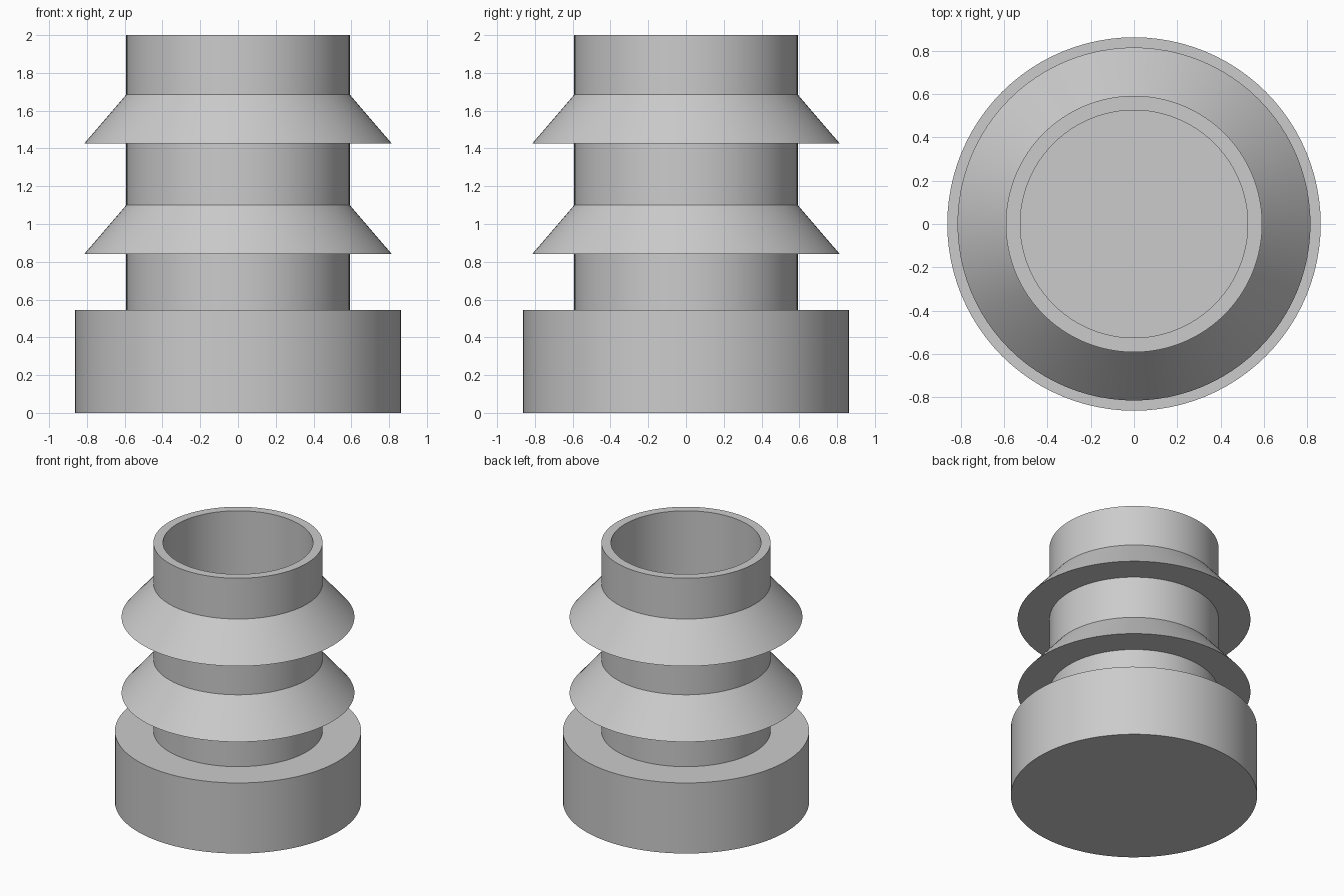
import bpy
import bmesh
import math

SEGMENTS = 96
TUBE_R, BORE_R, BASE_R, BARB_R = 0.592, 0.525, 0.862, 0.815
BASE_TOP, TOP, BARB_HEIGHT = 0.545, 2.0, 0.26

if "Cube" in bpy.data.objects:
    bpy.data.objects.remove(bpy.data.objects["Cube"], do_unlink=True)

# Single grey plastic
grey = bpy.data.materials.new("grey_plastic")
grey.use_nodes = True
colour = (0.6, 0.6, 0.6, 1)
grey.diffuse_color = colour
grey.node_tree.nodes["Principled BSDF"].inputs["Base Color"].default_value = colour


def lathe(name, profile):
    """Revolve a (radius, height) profile, listed from the bottom centre outwards, about z."""
    bm = bmesh.new()
    verts = [bm.verts.new((r, 0, z)) for r, z in profile]
    edges = [bm.edges.new(pair) for pair in zip(verts, verts[1:])]
    bmesh.ops.spin(bm, geom=verts + edges, cent=(0, 0, 0), axis=(0, 0, 1),
                   angle=math.tau, steps=SEGMENTS, use_duplicate=False)
    bmesh.ops.remove_doubles(bm, verts=bm.verts, dist=0.0001)
    bmesh.ops.recalc_face_normals(bm, faces=bm.faces)
    mesh = bpy.data.meshes.new(name)
    bm.to_mesh(mesh)
    bm.free()
    mesh.materials.append(grey)
    obj = bpy.data.objects.new(name, mesh)
    bpy.context.collection.objects.link(obj)
    bpy.ops.object.select_all(action="DESELECT")
    obj.select_set(True)
    bpy.context.view_layer.objects.active = obj
    bpy.ops.object.shade_smooth_by_angle(angle=math.radians(30))
    return obj


# One continuous body: solid base, two flat-bottomed barbs, open tube
profile = [(0, 0), (BASE_R, 0), (BASE_R, BASE_TOP), (TUBE_R, BASE_TOP)]
for z in (0.84, 1.425):
    profile += [(TUBE_R, z), (BARB_R, z), (TUBE_R, z + BARB_HEIGHT)]
profile += [(TUBE_R, TOP), (BORE_R, TOP), (BORE_R, BASE_TOP), (0, BASE_TOP)]
lathe("barbed_plug", profile)
